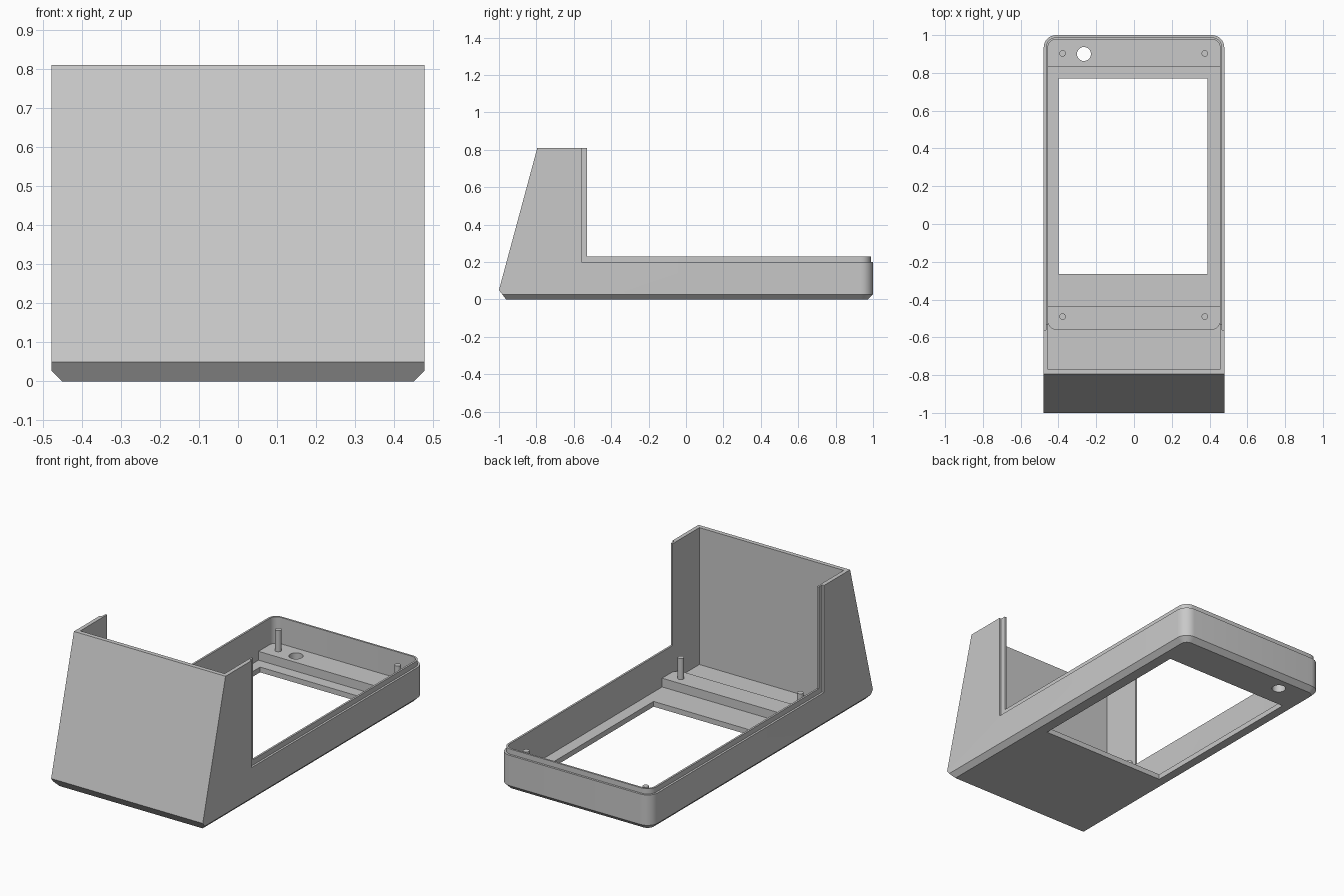
import bpy, bmesh, math

if "Cube" in bpy.data.objects:
    bpy.data.objects.remove(bpy.data.objects["Cube"])

grey = bpy.data.materials.new("warm_grey_plastic")
grey.diffuse_color = (0.58, 0.58, 0.58, 1)
grey.use_nodes = True
grey.node_tree.nodes["Principled BSDF"].inputs["Base Color"].default_value = grey.diffuse_color


def plan(hw, y0, y1, r0, r1, n=8):
    """Rectangle outline with front corner radius r0 and back corner radius r1."""
    pts = []
    corners = ((hw, y1, r1, 0), (-hw, y1, r1, 90), (-hw, y0, r0, 180), (hw, y0, r0, 270))
    for x, y, r, start in corners:
        if r <= 0:
            pts.append((x, y))
            continue
        cx, cy = x - math.copysign(r, x), y + (r if y == y0 else -r)
        for i in range(n + 1):
            a = math.radians(start + 90 * i / n)
            pts.append((cx + r * math.cos(a), cy + r * math.sin(a)))
    return pts


def loft(name, rings):
    """Closed solid through rings of equal point count."""
    bm = bmesh.new()
    loops = [[bm.verts.new(p) for p in ring] for ring in rings]
    for a, b in zip(loops, loops[1:]):
        for i in range(len(a)):
            j = (i + 1) % len(a)
            bm.faces.new((a[i], a[j], b[j], b[i]))
    bm.faces.new(loops[0][::-1])
    bm.faces.new(loops[-1])
    bmesh.ops.recalc_face_normals(bm, faces=bm.faces)
    mesh = bpy.data.meshes.new(name)
    bm.to_mesh(mesh)
    bm.free()
    mesh.materials.append(grey)
    obj = bpy.data.objects.new(name, mesh)
    bpy.context.collection.objects.link(obj)
    return obj


def prism(name, pts, z0, z1):
    return loft(name, [[(x, y, z) for x, y in pts] for z in (z0, z1)])


def side_prism(name, pts):
    return loft(name, [[(x, y, z) for y, z in pts] for x in (-0.7, 0.7)])


def circle(x, y, r, n=24):
    return [(x + r * math.cos(2 * math.pi * i / n), y + r * math.sin(2 * math.pi * i / n))
            for i in range(n)]


def boolean(obj, tool, operation):
    """Apply a boolean and discard the tool."""
    mod = obj.modifiers.new("cut", 'BOOLEAN')
    mod.operation, mod.solver, mod.object = operation, 'EXACT', tool
    bpy.context.view_layer.objects.active = obj
    bpy.ops.object.modifier_apply(modifier=mod.name)
    bpy.data.objects.remove(tool, do_unlink=True)


# outer case: rounded back corners, chamfered underside, stepped side profile
C = 0.027
case = loft("case_shell", [
    [(x, y, 0) for x, y in plan(0.478 - C, -1.1, 1 - C, 0, 0.065 - C)],
    [(x, y, C) for x, y in plan(0.478, -1.1, 1, 0, 0.065)],
    [(x, y, 0.9) for x, y in plan(0.478, -1.1, 1, 0, 0.065)]])
boolean(case, side_prism("side_profile", [
    (-0.886, -0.1), (-1, 0.05), (-0.795, 0.81), (-0.56, 0.81),
    (-0.56, 0.2), (1.1, 0.2), (1.1, -0.1)]), 'INTERSECT')

# thin mating lip that stands proud of the rim
lip = prism("lip", plan(0.466, -0.9, 0.988, 0, 0.053), 0.05, 0.9)
boolean(lip, side_prism("lip_profile", [
    (-0.7, 0.1), (-0.7, 0.81), (-0.53, 0.81), (-0.53, 0.23), (1.1, 0.23), (1.1, 0.1)]), 'INTERSECT')
boolean(case, lip, 'UNION')

# hollow interior and screen window
boolean(case, prism("cavity", plan(0.455, -0.77, 0.977, 0, 0.042), 0.03, 1), 'DIFFERENCE')
boolean(case, prism("window", [(-0.4, -0.265), (0.39, -0.265), (0.39, 0.77), (-0.4, 0.77)],
                    -0.1, 0.2), 'DIFFERENCE')

# raised mounting ledges at both ends of the window
front_ledge = prism("front_ledge", plan(0.456, -0.56, -0.435, 0.045, 0), 0.02, 0.08)
back_ledge = prism("back_ledge", plan(0.456, 0.835, 0.978, 0, 0.042), 0.02, 0.08)

# round button hole through floor and back ledge
for part in (case, back_ledge):
    boolean(part, prism("button_hole", circle(-0.265, 0.9, 0.037, 32), -0.1, 0.2), 'DIFFERENCE')

# four locating pins
pins = [prism("pin_%s_%s" % (end, side), circle(x, y, 0.017), 0.07, 0.2)
        for end, y in (("front", -0.49), ("back", 0.903))
        for side, x in (("left", -0.378), ("right", 0.375))]

# smooth the round corners, keep edges crisp
bpy.ops.object.select_all(action='DESELECT')
for obj in [case, front_ledge, back_ledge] + pins:
    obj.select_set(True)
bpy.context.view_layer.objects.active = case
bpy.ops.object.shade_smooth_by_angle()
